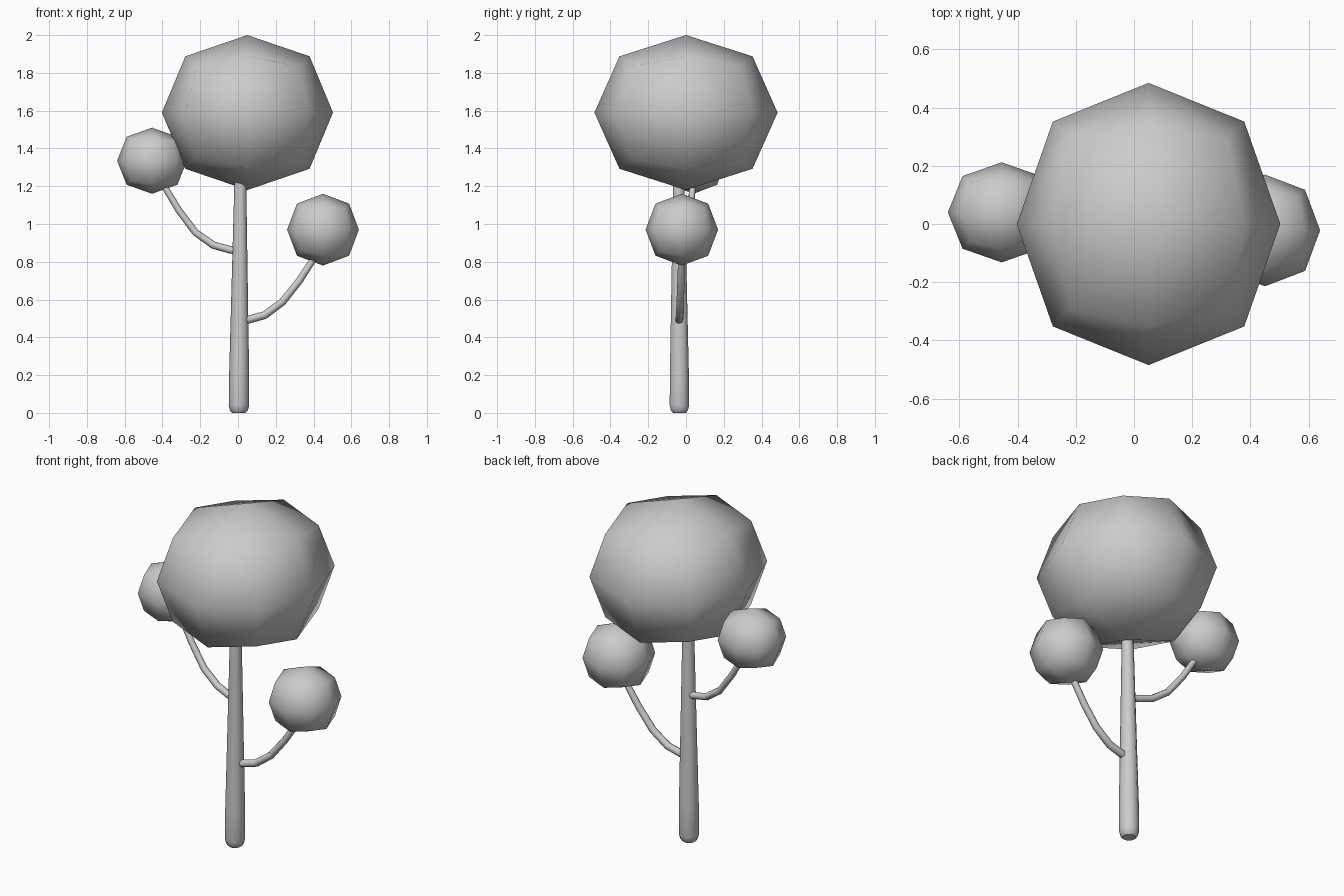
import bpy
from mathutils import Vector

if "Cube" in bpy.data.objects:
    bpy.data.objects.remove(bpy.data.objects["Cube"])


def finish(obj):
    """Turn curves / modifiers into plain mesh and shade smooth."""
    bpy.ops.object.select_all(action='DESELECT')
    obj.select_set(True)
    bpy.context.view_layer.objects.active = obj
    bpy.ops.object.convert(target='MESH')
    bpy.ops.object.shade_smooth()


def foliage(name, center, radii):
    """Low-poly ball: a cube with one subdivision-surface level."""
    bpy.ops.mesh.primitive_cube_add(size=2)
    obj = bpy.context.object
    obj.name = name
    mod = obj.modifiers.new("round", 'SUBSURF')
    mod.levels = mod.render_levels = 1
    mod.use_limit_surface = True
    finish(obj)
    # fit the rounded cube exactly to the wanted half sizes
    reach = max(v.co.z for v in obj.data.vertices)
    for v in obj.data.vertices:
        v.co = Vector(c + r * p / reach for c, r, p in zip(center, radii, v.co))


def tube(name, points, resolution):
    """Tapered round tube through (x, y, z, radius) points."""
    curve = bpy.data.curves.new(name, 'CURVE')
    curve.dimensions = '3D'
    curve.bevel_depth = 1.0
    curve.bevel_resolution = resolution
    curve.use_fill_caps = True
    spline = curve.splines.new('POLY')
    spline.points.add(len(points) - 1)
    for p, (x, y, z, r) in zip(spline.points, points):
        p.co = (x, y, z, 1)
        p.radius = r
    obj = bpy.data.objects.new(name, curve)
    bpy.context.collection.objects.link(obj)
    finish(obj)


# Foliage balls
foliage("crown", (0.05, 0, 1.59), (0.453, 0.485, 0.41))
foliage("left_foliage", (-0.455, 0.04, 1.335), (0.185, 0.172, 0.175))
foliage("right_foliage", (0.45, -0.022, 0.97), (0.19, 0.192, 0.19))

# Trunk with rounded foot, tapering up into the crown
tube("trunk", [(0.005, -0.035, 0.0, 0.035), (0.005, -0.035, 0.012, 0.047),
               (0.005, -0.035, 0.04, 0.054), (0.006, -0.035, 0.2, 0.053),
               (0.012, -0.038, 1.19, 0.032), (0.013, -0.038, 1.26, 0.030)], 3)

# Curved branches from trunk to the small foliage balls
tube("left_branch", [(0.0, -0.03, 0.86, 0.020), (-0.04, -0.025, 0.863, 0.020),
                     (-0.13, -0.005, 0.888, 0.020), (-0.225, 0.01, 0.955, 0.019),
                     (-0.315, 0.025, 1.075, 0.018), (-0.39, 0.035, 1.20, 0.017),
                     (-0.43, 0.04, 1.27, 0.016)], 2)
tube("right_branch", [(0.02, -0.037, 0.49, 0.022), (0.06, -0.036, 0.495, 0.021),
                      (0.14, -0.033, 0.517, 0.021), (0.235, -0.03, 0.587, 0.020),
                      (0.325, -0.027, 0.70, 0.019), (0.39, -0.024, 0.80, 0.018),
                      (0.43, -0.022, 0.88, 0.016)], 2)
